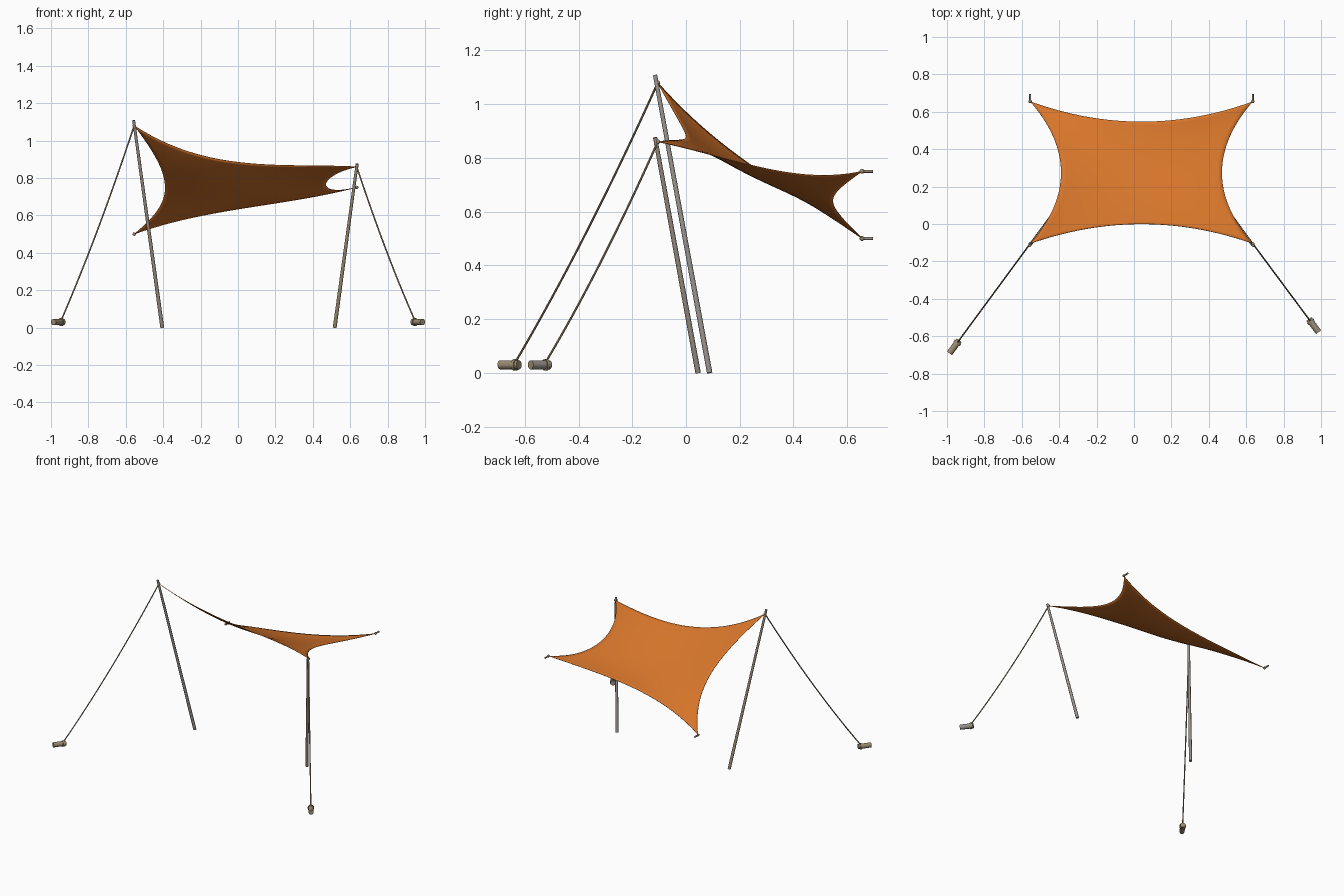
import bpy, bmesh, math
from mathutils import Vector

if "Cube" in bpy.data.objects:
    bpy.data.objects.remove(bpy.data.objects["Cube"])


def material(name, rgb):
    m = bpy.data.materials.new(name)
    m.use_nodes = True
    m.diffuse_color = (*rgb, 1)
    m.node_tree.nodes["Principled BSDF"].inputs["Base Color"].default_value = (*rgb, 1)
    return m


ORANGE = material("orange canvas", (0.68, 0.18, 0.024))
TAN = material("tan wood", (0.33, 0.26, 0.17))
GREY = material("weathered grey", (0.31, 0.28, 0.26))


def finish(name, bm, mats):
    me = bpy.data.meshes.new(name)
    bm.normal_update()
    bm.to_mesh(me)
    bm.free()
    for m in mats:
        me.materials.append(m)
    ob = bpy.data.objects.new(name, me)
    bpy.context.collection.objects.link(ob)
    bpy.ops.object.select_all(action='DESELECT')
    ob.select_set(True)
    bpy.context.view_layer.objects.active = ob
    bpy.ops.object.shade_smooth_by_angle(angle=math.radians(40))
    return ob


def tube(name, points, r0, r1, sides=12, mats=(TAN, GREY), grey_side=None):
    """Capped tube through points; faces turned to grey_side are grey."""
    bm = bmesh.new()
    pts = [Vector(p) for p in points]
    axis = (pts[-1] - pts[0]).normalized()
    u = axis.orthogonal().normalized()
    v = axis.cross(u)
    rings = []
    for i, p in enumerate(pts):
        r = r0 + (r1 - r0) * i / (len(pts) - 1)
        angles = [2 * math.pi * k / sides for k in range(sides)]
        rings.append([bm.verts.new(p + (u * math.cos(a) + v * math.sin(a)) * r) for a in angles])
    for a, b in zip(rings, rings[1:]):
        for k in range(sides):
            n = (k + 1) % sides
            bm.faces.new((a[k], a[n], b[n], b[k]))
    bm.faces.new(rings[0][::-1])
    bm.faces.new(rings[-1])
    bm.normal_update()
    if grey_side:
        for f in bm.faces:
            f.material_index = int(f.normal.dot(Vector(grey_side)) > 0)
    return finish(name, bm, mats)


# Corners of the sail
FR_R = Vector((-0.555, -0.105, 1.08))
FR_L = Vector((0.635, -0.105, 0.86))
BK_R = Vector((-0.555, 0.655, 0.5))
BK_L = Vector((0.635, 0.655, 0.75))


# Sail: four bowed edges blended into one surface
def edge(a, b, inward, sag, skew):
    def at(t):
        bow = 4 * t * (1 - t)
        drop = Vector((0, 0, sag + skew * (1 - 2 * t)))
        return a.lerp(b, t) + (Vector(inward) - drop) * bow
    return at


front = edge(FR_R, FR_L, (0, 0.105, 0), 0.09, 0.05)
back = edge(BK_R, BK_L, (0, -0.108, 0), -0.015, -0.03)
right = edge(FR_R, BK_R, (0.165, 0, 0), 0.04, 0.03)
left = edge(FR_L, BK_L, (-0.165, 0, 0), 0.04, -0.03)


def sail_point(s, t):
    flat = FR_R.lerp(FR_L, s).lerp(BK_R.lerp(BK_L, s), t)
    return front(s).lerp(back(s), t) + right(t).lerp(left(t), s) - flat


N = 32
bm = bmesh.new()
grid = [[bm.verts.new(sail_point(i / N, j / N)) for i in range(N + 1)] for j in range(N + 1)]
for j in range(N):
    for i in range(N):
        bm.faces.new((grid[j][i], grid[j][i + 1], grid[j + 1][i + 1], grid[j + 1][i]))
sail = finish("sail", bm, [ORANGE])
thick = sail.modifiers.new("cloth thickness", 'SOLIDIFY')
thick.thickness = 0.003
thick.offset = 0

# Leaning poles
tube("right_pole", [(-0.405, 0.088, 0), (-0.558, -0.115, 1.108)], 0.0105, 0.008, grey_side=(1, 0, 0))
tube("left_pole", [(0.517, 0.045, 0), (0.637, -0.115, 0.876)], 0.0105, 0.008, grey_side=(0, 1, 0))


# Guy ropes, ground stakes and stake collars
def anchor(side, top, foot, sag, grey_side):
    foot = Vector(foot)
    path = []
    for k in range(17):
        t = k / 16
        path.append(top.lerp(foot, t) - Vector((0, 0, 4 * sag * t * (1 - t))))
    tube(side + "_rope", path, 0.004, 0.004, 8)
    d = foot - top
    d.z = 0
    d.normalize()
    c = Vector((foot.x, foot.y, 0.03))
    tube(side + "_stake", [c - d * 0.017, c + d * 0.07], 0.017, 0.017, 16, grey_side=grey_side)
    tube(side + "_stake_collar", [c - d * 0.006, c + d * 0.006], 0.021, 0.021, 16)


anchor("right", FR_R, (-0.945, -0.635, 0.04), 0.035, None)
anchor("left", FR_L, (0.945, -0.522, 0.04), 0.03, (0.3, 1, -0.3))

# Short rear wall pegs
for side, c, m in (("right", BK_R, GREY), ("left", BK_L, TAN)):
    tube(side + "_rear_peg", [c - Vector((0, 0.006, 0)), c + Vector((0, 0.04, 0))], 0.0055, 0.0055, 10, (m,))

# Small corner knots
for name, c in (("front_right", FR_R), ("front_left", FR_L), ("back_right", BK_R), ("back_left", BK_L)):
    bm = bmesh.new()
    bmesh.ops.create_uvsphere(bm, u_segments=12, v_segments=8, radius=0.009)
    bmesh.ops.translate(bm, verts=bm.verts, vec=c)
    finish(name + "_knot", bm, [TAN])
